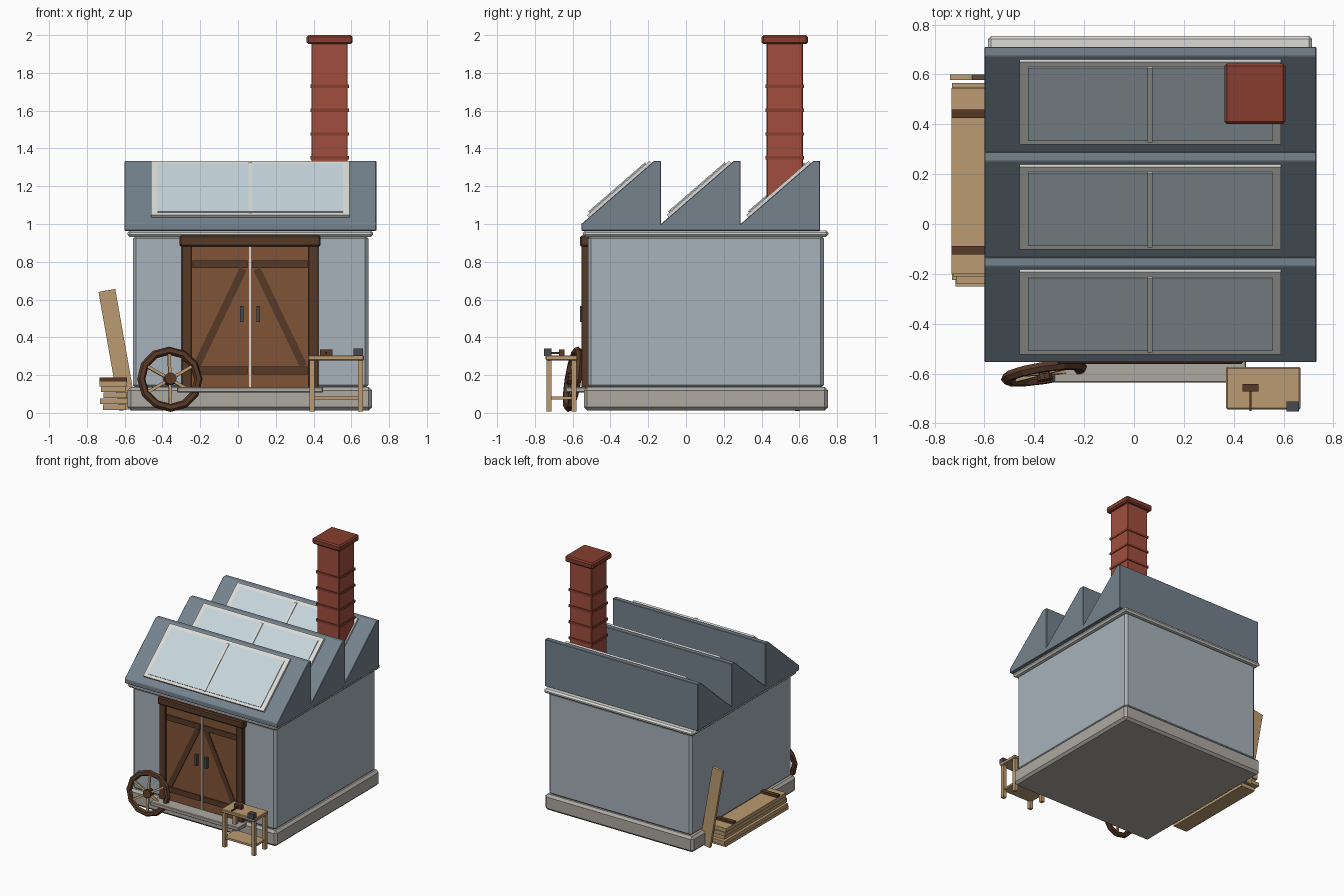
import bpy, bmesh
from math import radians, atan2, hypot, cos, sin, pi
from mathutils import Matrix, Vector

if "Cube" in bpy.data.objects:
    bpy.data.objects.remove(bpy.data.objects["Cube"])


def mat(name, r, g, b):
    m = bpy.data.materials.new(name)
    m.diffuse_color = [(c / 255) ** 2.2 for c in (r, g, b)] + [1]
    m.use_nodes = True
    m.node_tree.nodes["Principled BSDF"].inputs["Base Color"].default_value = m.diffuse_color
    return m


WALL = mat("wall_blue_grey", 166, 177, 185)
ROOF = mat("slate", 116, 129, 140)
STONE = mat("stone", 172, 167, 160)
TRIM = mat("pale_trim", 218, 217, 212)
GLASS = mat("glass", 196, 212, 220)
BRICK = mat("brick", 160, 80, 64)
CAP = mat("dark_brick", 134, 64, 50)
DOOR = mat("door_wood", 128, 84, 58)
DARK = mat("dark_wood", 88, 60, 44)
WOOD = mat("pale_wood", 186, 154, 112)
IRON = mat("iron", 72, 76, 82)


def finish(name, bm, material, bevel=0):
    bmesh.ops.recalc_face_normals(bm, faces=bm.faces)
    me = bpy.data.meshes.new(name)
    bm.to_mesh(me)
    bm.free()
    me.materials.append(material)
    ob = bpy.data.objects.new(name, me)
    bpy.context.collection.objects.link(ob)
    if bevel:
        mod = ob.modifiers.new("bevel", "BEVEL")
        mod.width, mod.segments = bevel, 1
    return ob


def box(name, x, y, z, material, bevel=0, matrix=None):
    """Box from (min, max) ranges, optionally moved by a matrix."""
    bm = bmesh.new()
    size = [b - a for a, b in (x, y, z)]
    mid = Vector([(a + b) / 2 for a, b in (x, y, z)])
    bmesh.ops.create_cube(bm, size=1, matrix=Matrix.Translation(mid) @ Matrix.Diagonal((*size, 1)))
    if matrix:
        bm.transform(matrix)
    return finish(name, bm, material, bevel)


# building body
box("plinth", (-.585, .71), (-.541, .752), (.013, .137), STONE, .018)
box("walls", (-.557, .69), (-.52, .73), (.13, .94), WALL, .018)
box("cornice", (-.585, .715), (-.545, .754), (.932, .966), TRIM, .012)
box("door_step", (-.322, .45), (-.637, -.53), (.108, .137), STONE, .004)

# sawtooth roof: side profile extruded along x
Y0, PITCH, EAVE, PEAK, FLAT = -.554, .4215, 1.0, 1.334, .036
profile = [(Y0, .964), (Y0, EAVE)]
for i in range(3):
    end = Y0 + PITCH * (i + 1)
    profile += [(end - FLAT, PEAK), (end, PEAK), (end, EAVE if i < 2 else .964)]
bm = bmesh.new()
face = bm.faces.new([bm.verts.new((-.6, y, z)) for y, z in profile])
ext = bmesh.ops.extrude_face_region(bm, geom=[face])
bmesh.ops.translate(bm, vec=(1.332, 0, 0), verts=[v for v in ext["geom"] if isinstance(v, bmesh.types.BMVert)])
finish("sawtooth_roof", bm, ROOF, .003)

# skylights lying on each slope (local y runs up the slope)
run, rise = PITCH - FLAT, PEAK - EAVE
slope, length = atan2(rise, run), hypot(run, rise)
for i in range(3):
    M = Matrix.Translation((.065, Y0 + PITCH * i, EAVE)) @ Matrix.Rotation(slope, 4, 'X')
    lo, hi = .054, length - .018
    box(f"skylight_frame_{i}", (-.525, .525), (lo, hi), (-.01, .016), TRIM, 0, M)
    box(f"skylight_glass_{i}", (-.49, .49), (lo + .022, hi - .028), (-.005, .021), GLASS, 0, M)
    box(f"skylight_bar_{i}", (-.01, .01), (lo + .018, hi - .024), (-.005, .026), TRIM, 0, M)

# chimney
CX, CY = .485, .523


def chimney_block(name, half, z, material, bevel=0):
    box(name, (CX - half, CX + half), (CY - half, CY + half), z, material, bevel)


chimney_block("chimney", .096, (1.03, 1.96), BRICK, .004)
for i in range(4):
    z = 1.35 + .1265 * i
    chimney_block(f"chimney_band_{i}", .102, (z - .009, z + .009), CAP)
chimney_block("chimney_cap", .122, (1.952, 2.0), CAP, .01)

# double door, mirrored about x = DX
DX = .064
box("door_lintel", (DX - .374, DX + .374), (-.562, -.51), (.88, .938), DARK, .008)
for side, s in (("left", -1), ("right", 1)):
    def part(name, a, b, y, z, m, bevel=0):
        box(f"{side}_{name}", sorted((DX + s * a, DX + s * b)), (y, -.51), z, m, bevel)
    part("door_post", .31, .362, -.553, (.135, .89), DARK, .003)
    part("door_leaf", .004, .312, -.536, (.137, .885), DOOR)
    for n, z in (("upper", .787), ("lower", .225)):
        part(n + "_batten", .014, .304, -.545, (z - .021, z + .021), DARK)
    part("door_handle", .034, .053, -.56, (.48, .565), IRON)
    # diagonal brace from lower outer to upper inner corner
    dx, dz = .25, .52
    M = Matrix.Translation((DX + s * .159, -.53, .506)) @ Matrix.Rotation(-s * atan2(dx, dz), 4, 'Y')
    box(f"{side}_door_brace", (-.02, .02), (-.013, .013), (-.285, .285), DARK, 0, M)
box("door_gap_strip", (DX - .005, DX + .005), (-.54, -.51), (.137, .885), TRIM)

# cart wheel leaning on the wall (built in local xz plane, axle along y)
WM = (Matrix.Translation((-.361, -.598, .178)) @ Matrix.Rotation(radians(9), 4, 'Z')
      @ Matrix.Rotation(radians(-9), 4, 'X'))
SEG = 12
bm = bmesh.new()
rings = []
for i in range(SEG):
    a = 2 * pi * i / SEG
    rings.append([bm.verts.new(((.153 + .022 * cos(t)) * cos(a), .022 * sin(t), (.153 + .022 * cos(t)) * sin(a)))
                  for t in [2 * pi * k / 6 for k in range(6)]])
for i in range(SEG):
    p, q = rings[i], rings[(i + 1) % SEG]
    for k in range(6):
        bm.faces.new((p[k], p[(k + 1) % 6], q[(k + 1) % 6], q[k]))
bm.transform(WM)
finish("wheel_rim", bm, DARK)
bm = bmesh.new()
bmesh.ops.create_cone(bm, cap_ends=True, segments=10, radius1=.032, radius2=.032, depth=.06,
                      matrix=WM @ Matrix.Rotation(pi / 2, 4, 'X'))
finish("wheel_hub", bm, DARK)
for i in range(6):
    box(f"wheel_spoke_{i}", (-.008, .008), (-.008, .008), (.02, .15), WOOD, 0,
        WM @ Matrix.Rotation(i * pi / 3, 4, 'Y'))

# workbench with mallet and vise
box("bench_top", (.37, .668), (-.744, -.574), (.278, .305), WOOD, .005)
box("bench_shelf", (.385, .653), (-.73, -.588), (.07, .086), WOOD)
for i, x in enumerate((.378, .634)):
    for j, y in enumerate((-.738, -.606)):
        box(f"bench_leg_{i}{j}", (x, x + .027), (y, y + .027), (.008, .285), WOOD)
box("mallet_head", (.435, .5), (-.672, -.643), (.305, .335), DARK)
box("mallet_handle", (.463, .472), (-.75, -.66), (.313, .322), DARK)
box("bench_vise", (.612, .662), (-.753, -.713), (.3, .342), IRON)

# lumber stack against the left wall, with two straps and a leaning plank
stack = [(-.716, -.592, -.25, .53), (-.73, -.58, -.225, .565), (-.712, -.588, -.24, .54),
         (-.726, -.595, -.21, .55), (-.732, -.588, -.2, .545)]
for i, (x0, x1, y0, y1) in enumerate(stack):
    z = .015 + .0315 * i
    box(f"plank_{i}", (x0, x1), (y0, y1), (z, z + .029), WOOD)
for i, y in enumerate((-.106, .442)):
    box(f"strap_{i}", (-.732, -.587), (y - .017, y + .017), (.168, .188), DARK)
box("leaning_plank", (-.045, .045), (.578, .6), (0, .64), WOOD, 0,
    Matrix.Translation((-.583, 0, .018)) @ Matrix.Rotation(radians(-10), 4, 'Y'))
